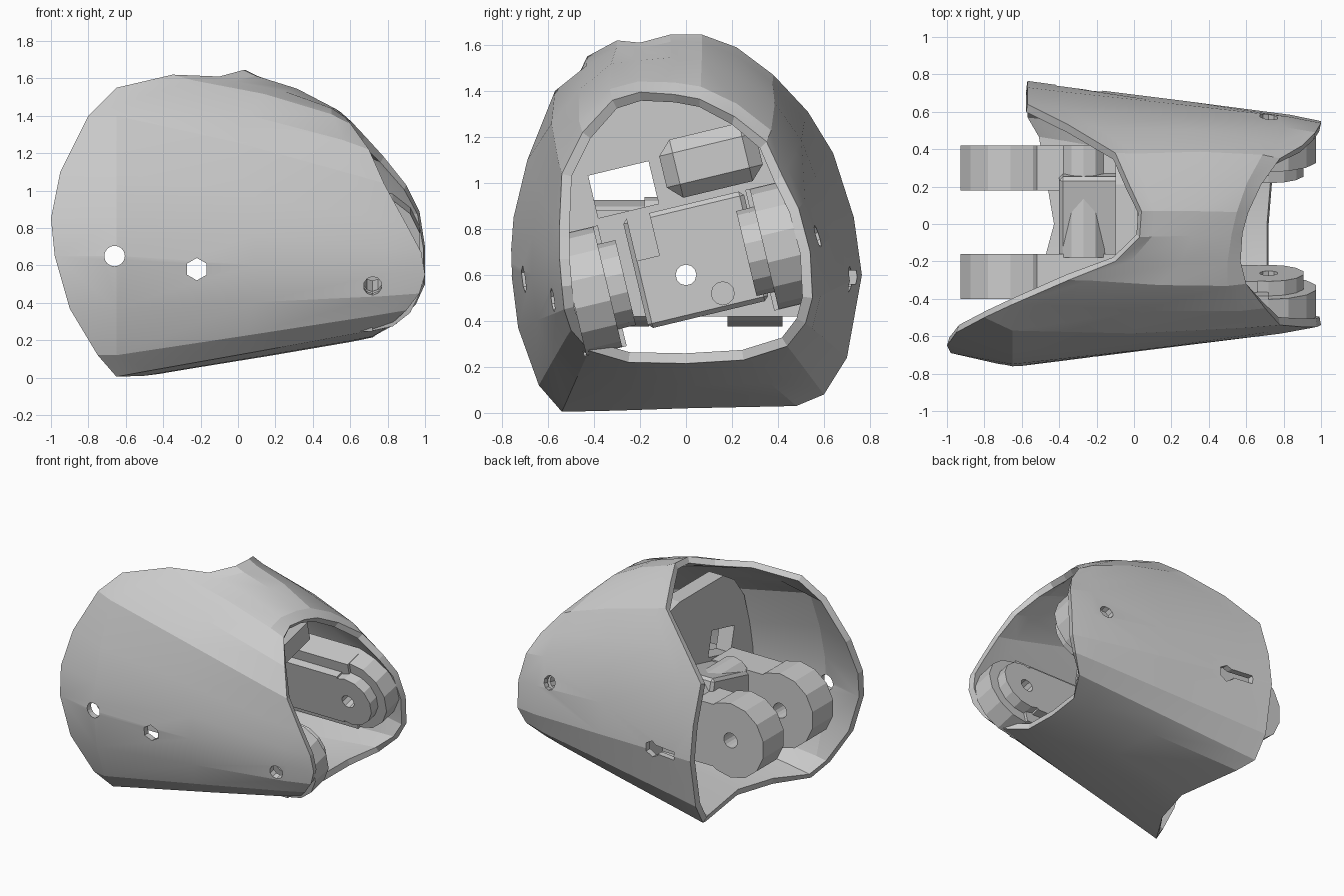
import bpy, bmesh, math
from mathutils import Matrix, Vector

if "Cube" in bpy.data.objects:
    bpy.data.objects.remove(bpy.data.objects["Cube"])

TILT = Matrix.Translation((0, 0, .63)) @ Matrix.Rotation(math.radians(13.5), 4, 'X')
FLAT = Matrix.Identity(4)


def make(name, bm):
    me = bpy.data.meshes.new(name)
    bm.to_mesh(me)
    bm.free()
    ob = bpy.data.objects.new(name, me)
    bpy.context.collection.objects.link(ob)
    return ob


def activate(ob):
    bpy.ops.object.select_all(action='DESELECT')
    bpy.context.view_layer.objects.active = ob
    ob.select_set(True)


def box(name, x, y, z, frame=FLAT, bevel=0):
    bm = bmesh.new()
    bmesh.ops.create_cube(bm, size=1)
    for v in bm.verts:
        v.co = frame @ Vector([r[0] + (c + .5) * (r[1] - r[0]) for c, r in zip(v.co, (x, y, z))])
    if bevel:
        bmesh.ops.bevel(bm, geom=bm.edges[:], offset=bevel, segments=1, affect='EDGES')
    return make(name, bm)


def rod(name, axis, start, end, a, b, r, sides=12, frame=FLAT):
    """Cylinder along x or y from start to end; a, b are the other two coordinates."""
    bm = bmesh.new()
    bmesh.ops.create_cone(bm, cap_ends=True, segments=sides, radius1=r, radius2=r, depth=end - start)
    mid = (start + end) / 2
    if axis == 'y':
        m = Matrix.Translation((a, mid, b)) @ Matrix.Rotation(math.pi / 2, 4, 'X')
    else:
        m = Matrix.Translation((mid, a, b)) @ Matrix.Rotation(math.pi / 2, 4, 'Y')
    bm.transform(frame @ m)
    return make(name, bm)


def boolean(ob, other, op='DIFFERENCE'):
    m = ob.modifiers.new('cut', 'BOOLEAN')
    m.object, m.operation, m.solver = other, op, 'EXACT'
    activate(ob)
    bpy.ops.object.modifier_apply(modifier=m.name)


# Outer shell: lofted between the two slanted rims
left = [(-.65, -.54, .005), (-.75, -.62, .12), (-.9, -.68, .37), (-.98, -.69, .65), (-1, -.65, .85),
        (-.95, -.58, 1.1), (-.8, -.5, 1.4), (-.65, -.43, 1.55), (-.35, -.3, 1.62), (-.1, -.2, 1.61),
        (.03, -.07, 1.645), (.04, .07, 1.645), (-.03, .22, 1.59), (-.1, .38, 1.47), (-.35, .53, 1.31),
        (-.57, .64, 1.13), (-.57, .73, .85), (-.57, .765, .6), (-.57, .7, .24), (-.56, .6, .08),
        (-.5, .48, .03), (-.42, 0, .02), (-.5, -.3, .01)]
right = [(.8, -.42, .27), (.9, -.5, .36), (.97, -.53, .45), (1, -.54, .55), (.98, -.55, .67),
         (.9, -.55, .82), (.78, -.54, 1.04), (.7, -.45, 1.22), (.6, -.32, 1.36), (.57, -.2, 1.395),
         (.58, -.05, 1.385), (.61, .06, 1.365), (.68, .21, 1.29), (.78, .35, 1.18), (.9, .42, 1.03),
         (.97, .49, .89), (1, .54, .7), (1, .55, .5), (.95, .52, .39), (.85, .44, .29),
         (.74, .25, .23), (.72, 0, .215), (.72, -.25, .22)]
left, right = [Vector(p) for p in left], [Vector(p) for p in right]
crease = [a.lerp(b, .12) for a, b in zip(left, right)]
for i, y in enumerate((-.64, -.73, -.765, -.75, -.69, -.57), 1):
    crease[i] = Vector((-.65, y, left[i].z))


def between(t, side, top):
    """Ring part way along the shell, bulged outward more at the top than the sides."""
    ring = []
    for a, b in zip(crease, right):
        p = a.lerp(b, t)
        out = Vector((0, p.y, (p.z - .75) * .8)).normalized()
        ring.append(p + out * (top if p.z > 1.1 else side if p.z > .35 else .004))
    return ring


rings = [left, crease, between(.45, .008, .035), between(.88, .012, .025), right]
bm = bmesh.new()
vs = [[bm.verts.new(p) for p in ring] for ring in rings]
n = len(left)
for a, b in zip(vs, vs[1:]):
    for i in range(n):
        j = (i + 1) % n
        bm.faces.new((a[i], b[i], b[j], a[j]))
shell = make('outer_shell', bm)
activate(shell)
mod = shell.modifiers.new('wall', 'SOLIDIFY')
mod.thickness, mod.offset = .045, -1
bpy.ops.object.modifier_apply(modifier=mod.name)

# Bulkhead across the inside of the shell, following its cross-section
bm = bmesh.new()
section = []
for a, b in zip(crease, right):
    t = max(0, (0 - a.x) / (b.x - a.x))
    p = a.lerp(b, t)
    section.append(bm.verts.new((-.1, p.y * .97, max(.16, min(p.z - .02, 1.45)))))
face = bm.faces.new(section)
ext = bmesh.ops.extrude_face_region(bm, geom=[face])
for v in ext['geom']:
    if isinstance(v, bmesh.types.BMVert):
        v.co.x += .12
bmesh.ops.recalc_face_normals(bm, faces=bm.faces[:])
bulkhead = make('bulkhead', bm)
windows = [box('window_upper', (-.5, .5), (-.19, .08), (.3, .49), TILT),
           box('window_lower', (-.5, .5), (-.33, .3), (.05, .42)),
           box('window_lower_side', (-.5, .5), (.03, .5), (.28, .42), FLAT)]
# the upper window sits left of centre, so shift it along the tilted axis
windows[0].location = (0, -.13 * math.cos(.2356), -.13 * math.sin(.2356))
bpy.context.view_layer.update()
for w in windows:
    boolean(bulkhead, w)

# Central carrier block between the two hinges
block = box('carrier_block', (-.4, .2), (-.22, .32), (-.22, .27), TILT, .02)
neck = rod('neck_bar', 'y', -.18, .42, -.27, .81, .13, 12)
parts = [block, neck]

# Rear hinge lugs, standing out of the large opening
lugs = []
for name, y0, y1 in (('rear_lug_a', .18, .42), ('rear_lug_b', -.40, -.16)):
    lugs.append(rod(name, 'y', y0, y1, -.66, .65, .275, 14))
    lugs.append(box(name + '_web', (-.55, -.1), (y0, y1), (.42, .88)))

# Front hinge lugs, tilted, one on each side
for s, label in ((-1, 'near'), (1, 'far')):
    def span(a, b):
        return min(s * a, s * b), max(s * a, s * b)
    parts.append(rod(f'front_lug_{label}', 'y', *span(.27, .38), .72, 0, .19, 14, TILT))
    parts.append(rod(f'front_lug_base_{label}', 'y', *span(.35, .51), .71, 0, .27, 14, TILT))
    parts.append(box(f'front_arm_{label}', (0, .72), span(.33, .52), (-.27, .27), TILT))
    parts.append(box(f'front_arm_rib_{label}', (0, .66), span(.27, .4), (-.19, .19), TILT))

# Roof brace under the upper far wall
parts.append(box('roof_brace', (-.05, .4), (-.0, .43), (.3, .56), TILT, .06))

# Bores: rear pin, front pin, side window, cable holes
rear_pin = rod('rear_pin_cutter', 'y', -1, 1, -.66, .65, .055, 16)
front_pin = rod('front_pin_cutter', 'y', -1, 1, .72, 0, .05, 10, TILT)
window = rod('window_cutter', 'y', -1, 1, -.22, .58, .06, 6)
slot = box('slot_cutter', (-.42, -.2), (.5, 1), (.56, .62))
cable = rod('cable_cutter', 'x', -.7, .5, 0, .6, .045, 12)
cable2 = rod('cable_cutter_small', 'x', .05, .5, .16, .52, .05, 12)
notch = box('notch_cutter', (-.02, .5), (-.2, -.1), (.08, .32), TILT)
for c in (rear_pin, front_pin, window, slot):
    boolean(shell, c)
for ob in lugs:
    for c in (rear_pin, window):
        boolean(ob, c)
for c in (cable, cable2, notch, window):
    boolean(block, c)
boolean(bulkhead, cable)
for ob in parts[2:]:
    if 'front' in ob.name:
        boolean(ob, front_pin)
for c in [rear_pin, front_pin, window, slot, cable, cable2, notch] + windows:
    bpy.data.objects.remove(c)

# Soft facets on the shell, crisp rims
activate(shell)
bpy.ops.object.shade_smooth_by_angle(angle=math.radians(14))
